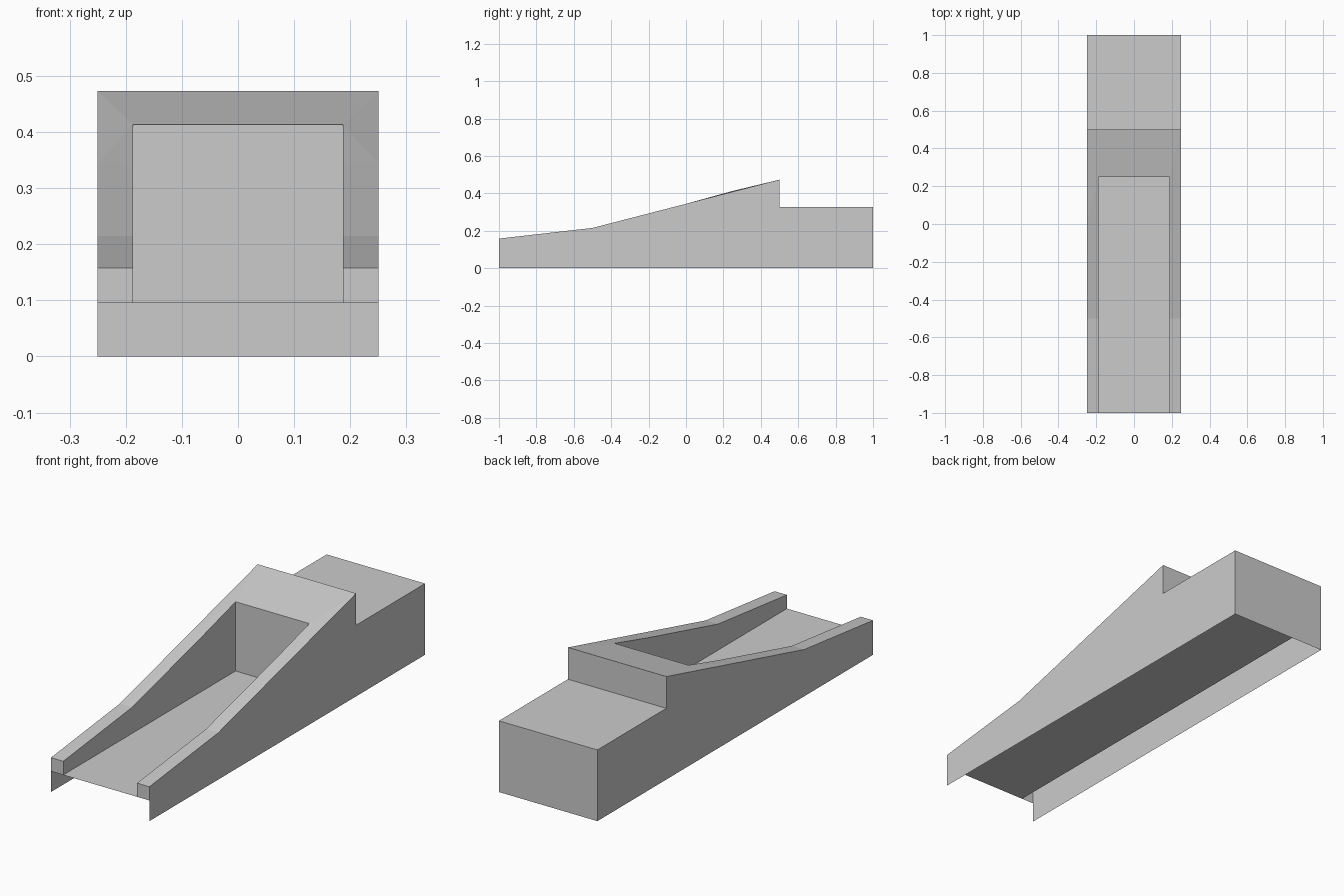
import bpy
import bmesh
from mathutils import Vector

cube = bpy.data.objects.get("Cube")
if cube:
    bpy.data.objects.remove(cube, do_unlink=True)

grey = bpy.data.materials.new("light grey")
grey.use_nodes = True
colour = (0.6, 0.6, 0.6, 1)
grey.diffuse_color = colour
grey.node_tree.nodes["Principled BSDF"].inputs["Base Color"].default_value = colour

W, IN = 0.25, 0.1875          # outer and channel half widths
FLOOR, DECK = 0.095, 0.327    # channel floor and rear deck heights
TIP, BEND, MID = (-1, 0.158), (-0.5, 0.215), (0, 0.344)
CREST, WELL = (0.5, 0.473), (0.25, 0.413)


def sheets(name, faces, mirror=False):
    """Thin shell part: each face is (corner points, facing direction)."""
    bm = bmesh.new()
    for points, facing in faces:
        for side in ((1, -1) if mirror else (1,)):
            verts = [bm.verts.new((x * side, y, z)) for x, y, z in points]
            face = bm.faces.new(verts)
            face.normal_update()
            direction = Vector((facing[0] * side, facing[1], facing[2]))
            if face.normal.dot(direction) < 0:
                face.normal_flip()
    bmesh.ops.remove_doubles(bm, verts=bm.verts, dist=0.0001)
    mesh = bpy.data.meshes.new(name)
    bm.to_mesh(mesh)
    bm.free()
    mesh.materials.append(grey)
    obj = bpy.data.objects.new(name, mesh)
    bpy.context.collection.objects.link(obj)
    return obj


def at(x, profile):
    """Place (y, z) profile points at a given x."""
    return [(x, y, z) for y, z in profile]


def across(half, a, b):
    """Rectangle spanning both sides between two (y, z) points."""
    return at(-half, (a, b)) + at(half, (b, a))


UP, BACK, FRONT, OUT, INWARD = (0, 0, 1), (0, 1, 0), (0, -1, 0), (1, 0, 0), (-1, 0, 0)

# Outer side walls, open underneath
sheets("side_walls", [
    (at(W, [(-1, 0), (1, 0), (1, DECK), (0.5, DECK), CREST, MID, BEND, TIP]), OUT),
], mirror=True)

# Sloping rail tops and their front ends
rail_faces = [(at(W, (a, b)) + at(IN, (b, a)), UP)
              for a, b in ((TIP, BEND), (BEND, MID))]
rail_faces += [
    (at(W, [MID]) + at(IN, [WELL, MID]), UP),
    (at(W, [MID, CREST]) + at(IN, [WELL]), UP),
    (at(IN, [(-1, FLOOR), TIP]) + at(W, [TIP, (-1, FLOOR)]), FRONT),
]
sheets("rails", rail_faces, mirror=True)

# Bridge behind the channel and the step down from it
sheets("crest", [
    (at(-W, [CREST]) + at(-IN, [WELL]) + at(IN, [WELL]) + at(W, [CREST]), UP),
    (across(W, CREST, (0.5, DECK)), BACK),
])

# Channel sides, end wall and floor
sheets("channel_sides", [
    (at(IN, [(-1, FLOOR), (0.25, FLOOR), WELL, MID, BEND, TIP]), INWARD),
], mirror=True)
sheets("channel_end", [(across(IN, (0.25, FLOOR), WELL), FRONT)])
sheets("floor", [(across(IN, (-1, FLOOR), (1, FLOOR)), UP)])

# Rear deck and back wall
sheets("rear_deck", [(across(W, (0.5, DECK), (1, DECK)), UP)])
sheets("back_wall", [(across(W, (1, 0), (1, DECK)), BACK)])
